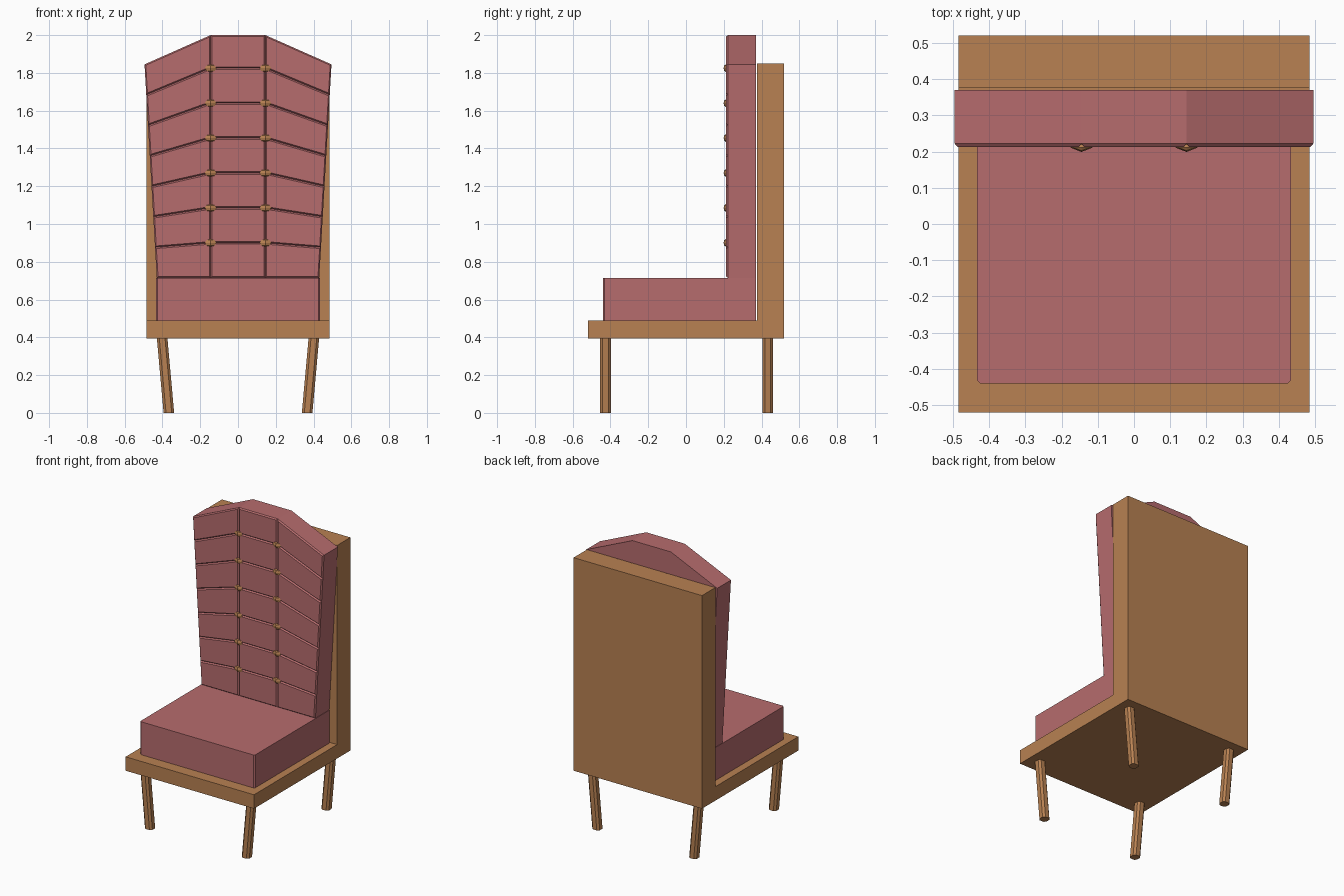
import bpy, bmesh
from mathutils import Vector

if "Cube" in bpy.data.objects:
    bpy.data.objects.remove(bpy.data.objects["Cube"])


def material(name, color):
    m = bpy.data.materials.new(name)
    m.diffuse_color = color
    m.use_nodes = True
    m.node_tree.nodes["Principled BSDF"].inputs["Base Color"].default_value = m.diffuse_color
    return m


WOOD = material("wood", (0.48, 0.22, 0.085, 1))
FABRIC = material("fabric", (0.47, 0.15, 0.155, 1))


def finish(bm, name, mat):
    bmesh.ops.recalc_face_normals(bm, faces=bm.faces[:])
    me = bpy.data.meshes.new(name)
    bm.to_mesh(me)
    bm.free()
    me.materials.append(mat)
    ob = bpy.data.objects.new(name, me)
    bpy.context.collection.objects.link(ob)
    return ob


def extrude_all(bm, vec):
    ext = bmesh.ops.extrude_face_region(bm, geom=bm.faces[:], use_keep_orig=True)
    bmesh.ops.translate(bm, vec=vec,
                        verts=[g for g in ext["geom"] if isinstance(g, bmesh.types.BMVert)])


# Wooden frame: L-shaped side profile extruded across the width
bm = bmesh.new()
profile = [(-0.52, 0.395), (0.52, 0.395), (0.52, 1.85), (0.377, 1.85), (0.377, 0.49), (-0.52, 0.49)]
bm.faces.new([bm.verts.new((-0.485, y, z)) for y, z in profile])
extrude_all(bm, (0.97, 0, 0))
finish(bm, "wooden_frame", WOOD)

# Seat cushion with small chamfers on the front corners
bm = bmesh.new()
c = 0.008
outline = [(-0.433, 0.37), (-0.433, -0.44 + c), (-0.433 + c, -0.44),
           (0.433 - c, -0.44), (0.433, -0.44 + c), (0.433, 0.37)]
bm.faces.new([bm.verts.new((x, y, 0.49)) for x, y in outline])
extrude_all(bm, (0, 0, 0.225))
finish(bm, "seat_cushion", FABRIC)

# Back cushion: flared 3 x 7 grid, extruded back, panels raised between grooves
ROWS = 7
MID_X = 0.145
inner_z = [0.715 + 0.185 * i for i in range(ROWS)] + [2.0]
bm = bmesh.new()
grid = []
for i, zi in enumerate(inner_z):
    t = i / ROWS
    xo, zo = 0.43 + 0.065 * t, 0.715 + 1.13 * t
    grid.append([bm.verts.new((x, 0.222, z))
                 for x, z in ((-xo, zo), (-MID_X, zi), (MID_X, zi), (xo, zo))])
for low, high in zip(grid, grid[1:]):
    for j in range(3):
        bm.faces.new((low[j], low[j + 1], high[j + 1], high[j]))
extrude_all(bm, (0, 0.148, 0))
bmesh.ops.recalc_face_normals(bm, faces=bm.faces[:])
panels = [f for f in bm.faces if f.normal.y < -0.9]
bmesh.ops.inset_individual(bm, faces=panels, thickness=0.007, depth=0.009, use_even_offset=True)
finish(bm, "tufted_back_cushion", FABRIC)

# Buttons: flattened diamonds on the groove crossings
for side, s in (("left", -1), ("right", 1)):
    for i in range(1, ROWS):
        bm = bmesh.new()
        bmesh.ops.create_uvsphere(bm, u_segments=4, v_segments=4, radius=1)
        for v in bm.verts:
            v.co = Vector((s * MID_X + v.co.x * 0.031, 0.211 + v.co.y * 0.012,
                           inner_z[i] + v.co.z * 0.02))
        finish(bm, f"button_{side}_{i}", WOOD)

# Legs: chamfered square section, leaning inward towards the floor
a, b = 0.028, 0.015
section = [(-a, -b), (-b, -a), (b, -a), (a, -b), (a, b), (b, a), (-b, a), (-a, b)]
for depth, cy in (("front", -0.426), ("back", 0.433)):
    for side, s in (("left", -1), ("right", 1)):
        bm = bmesh.new()
        bm.faces.new([bm.verts.new((s * 0.366 + x, cy + y, 0)) for x, y in section])
        extrude_all(bm, (s * 0.036, 0, 0.4))
        finish(bm, f"{depth}_{side}_leg", WOOD)
